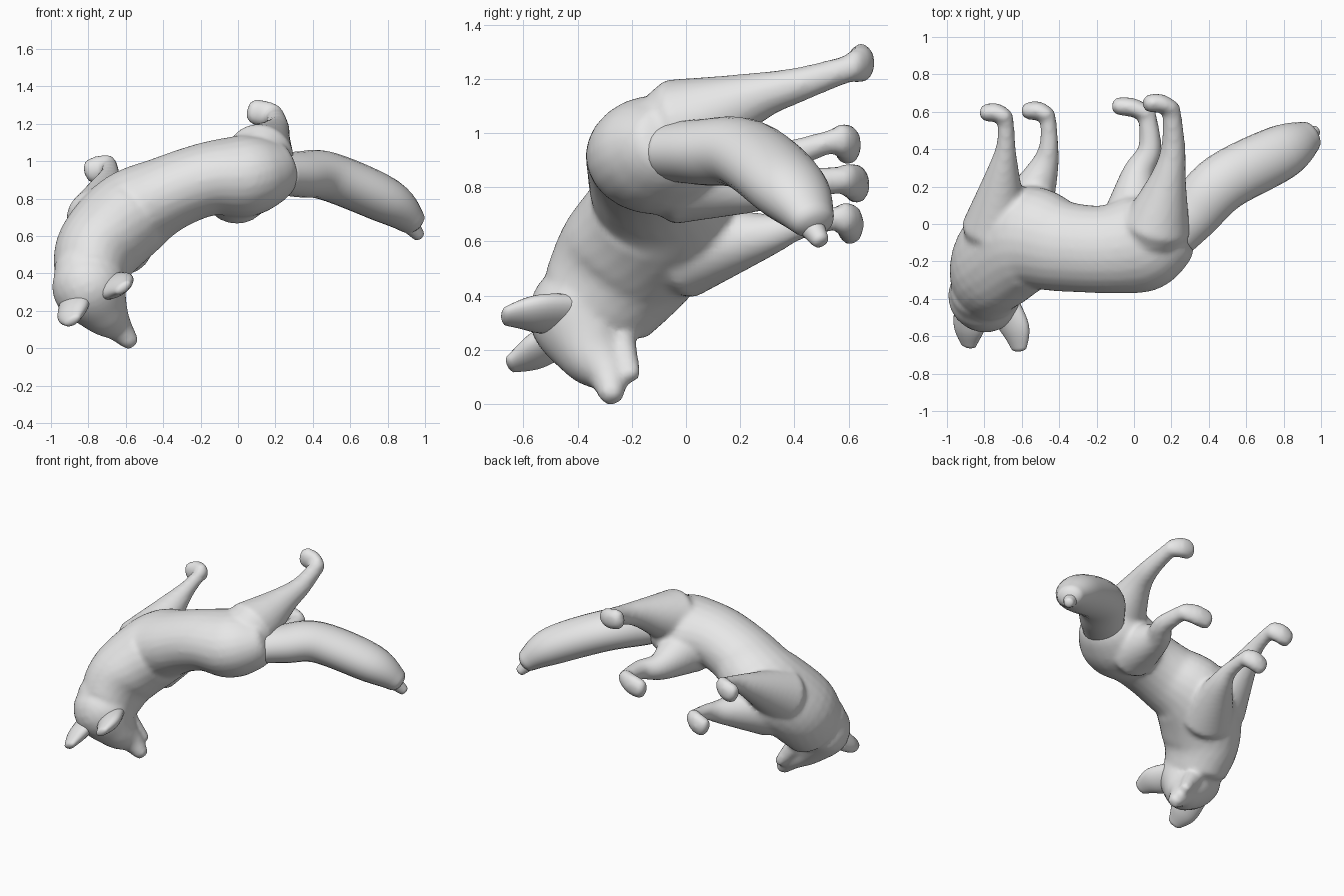
import bpy, bmesh, math
from mathutils import Vector

if "Cube" in bpy.data.objects:
    bpy.data.objects.remove(bpy.data.objects["Cube"], do_unlink=True)

grey = bpy.data.materials.new("plain_grey")
grey.use_nodes = True
grey.diffuse_color = (0.8, 0.8, 0.8, 1)
grey.node_tree.nodes["Principled BSDF"].inputs["Base Color"].default_value = (0.8, 0.8, 0.8, 1)


def spline(stations, steps=6):
    """Catmull-Rom through stations of (x, y, z, radius)."""
    p = [stations[0]] + list(stations) + [stations[-1]]
    out = []
    for i in range(1, len(p) - 2):
        for s in range(steps):
            t = s / steps
            out.append([0.5 * (2 * b + (c - a) * t + (2 * a - 5 * b + 4 * c - d) * t * t
                               + (3 * b - a - 3 * c + d) * t ** 3)
                        for a, b, c, d in zip(*p[i - 1:i + 3])])
    return out + [list(stations[-1])]


def loft(bm, stations, ref=(0, 0, 1), flat=1.0, dome=0.8, sides=24):
    """Closed tube with domed ends; its width across ref is scaled by flat."""
    pts = spline(stations)
    n = len(pts)
    pos = [Vector(p[:3]) for p in pts]
    tan = [(pos[min(i + 1, n - 1)] - pos[max(i - 1, 0)]).normalized() for i in range(n)]
    rings = [(pos[i], tan[i], pts[i][3]) for i in range(n)]

    def cap(ring, sign):
        c, t, r = ring
        return [(c + t * sign * r * flat * dome * math.sin(a), t, r * math.cos(a))
                for a in map(math.radians, (30, 55, 78))]
    rings = cap(rings[0], -1)[::-1] + rings + cap(rings[-1], 1)
    loops = []
    for c, t, r in rings:
        u = Vector(ref)
        u = (u - t * u.dot(t)).normalized()
        v = t.cross(u) * flat
        loops.append([bm.verts.new(c + (u * math.cos(a) + v * math.sin(a)) * r)
                      for a in (2 * math.pi * k / sides for k in range(sides))])
    for a, b in zip(loops, loops[1:]):
        for k in range(sides):
            j = (k + 1) % sides
            bm.faces.new((a[k], a[j], b[j], b[k]))
    bm.faces.new(loops[0][::-1])
    bm.faces.new(loops[-1])


def finish(bm, name):
    bmesh.ops.recalc_face_normals(bm, faces=bm.faces[:])
    for f in bm.faces:
        f.smooth = True
    me = bpy.data.meshes.new(name)
    bm.to_mesh(me)
    bm.free()
    me.materials.append(grey)
    ob = bpy.data.objects.new(name, me)
    bpy.context.collection.objects.link(ob)
    return ob


def leg(bm, radii, hip, knee, hock, ankle, toe):
    """Tapered leg, then a rounded foot bowed slightly outwards."""
    loft(bm, [(*p, r) for p, r in zip((hip, knee, hock, ankle), radii)])
    start, end = Vector(ankle), Vector(toe)
    bow = Vector((0, 0.012, 0))
    loft(bm, [(*start, 0.06), (*(start.lerp(end, 0.5) + bow), 0.07), (*end, 0.068)], flat=0.72)


body = bmesh.new()

# Torso from rump to neck
loft(body, [(0.24, -0.03, 0.98, 0.17), (0.16, -0.06, 0.95, 0.225),
            (0.03, -0.105, 0.92, 0.262), (-0.16, -0.135, 0.905, 0.235),
            (-0.38, -0.12, 0.825, 0.243), (-0.58, -0.08, 0.71, 0.285),
            (-0.75, -0.22, 0.53, 0.27), (-0.79, -0.33, 0.37, 0.225)],
     ref=(0, 1, 0), flat=0.84, dome=0.25)

# Head, muzzle and lower jaw
loft(body, [(-0.82, -0.36, 0.42, 0.17), (-0.79, -0.38, 0.32, 0.2),
            (-0.71, -0.34, 0.19, 0.135), (-0.64, -0.29, 0.11, 0.08),
            (-0.58, -0.275, 0.04, 0.05)])
loft(body, [(-0.70, -0.25, 0.24, 0.065), (-0.605, -0.205, 0.11, 0.038)])

# Legs: upper hind, lower hind, upper front, lower front
hind, front = (0.185, 0.095, 0.064, 0.048), (0.18, 0.087, 0.052, 0.042)
leg(body, hind, (0.12, -0.01, 1.025), (0.185, 0.25, 1.13), (0.21, 0.42, 1.18),
    (0.20, 0.62, 1.245), (0.085, 0.645, 1.265))
leg(body, hind, (-0.005, -0.01, 0.845), (0.02, 0.25, 0.80), (0.085, 0.40, 0.81),
    (0.07, 0.59, 0.83), (-0.08, 0.63, 0.805))
leg(body, front, (-0.74, -0.02, 0.69), (-0.70, 0.28, 0.86), (-0.685, 0.42, 0.93),
    (-0.685, 0.57, 0.98), (-0.785, 0.595, 0.945))
leg(body, front, (-0.62, 0.00, 0.57), (-0.49, 0.28, 0.62), (-0.455, 0.42, 0.66),
    (-0.46, 0.58, 0.69), (-0.56, 0.605, 0.65))

# Blend torso, head and legs into one smooth skin
skin = finish(body, "body")
blend = skin.modifiers.new("blend", 'REMESH')
blend.mode = 'VOXEL'
blend.voxel_size = 0.016
blend.use_smooth_shade = True
soften = skin.modifiers.new("soften", 'SMOOTH')
soften.iterations = 6

# Ears: wide across the head, thin front to back
for name, path in (("right_ear", ((-0.87, -0.46, 0.25), (-0.885, -0.56, 0.19), (-0.885, -0.64, 0.15))),
                   ("left_ear", ((-0.69, -0.45, 0.33), (-0.635, -0.56, 0.335), (-0.615, -0.66, 0.325)))):
    bm = bmesh.new()
    loft(bm, [(*p, r) for p, r in zip(path, (0.1, 0.09, 0.05))], ref=(-0.8, 0, -0.6), flat=0.55)
    finish(bm, name)

# Bushy tail with a small tip
bm = bmesh.new()
loft(bm, [(0.22, -0.05, 0.93, 0.11), (0.32, 0.06, 0.93, 0.122), (0.48, 0.225, 0.92, 0.13),
          (0.79, 0.385, 0.79, 0.122), (0.93, 0.465, 0.68, 0.075)], flat=1.2, dome=0.5)
finish(bm, "tail")
bm = bmesh.new()
loft(bm, [(0.92, 0.46, 0.66, 0.05), (0.965, 0.495, 0.605, 0.033)], dome=0.6)
finish(bm, "tail_tip")
